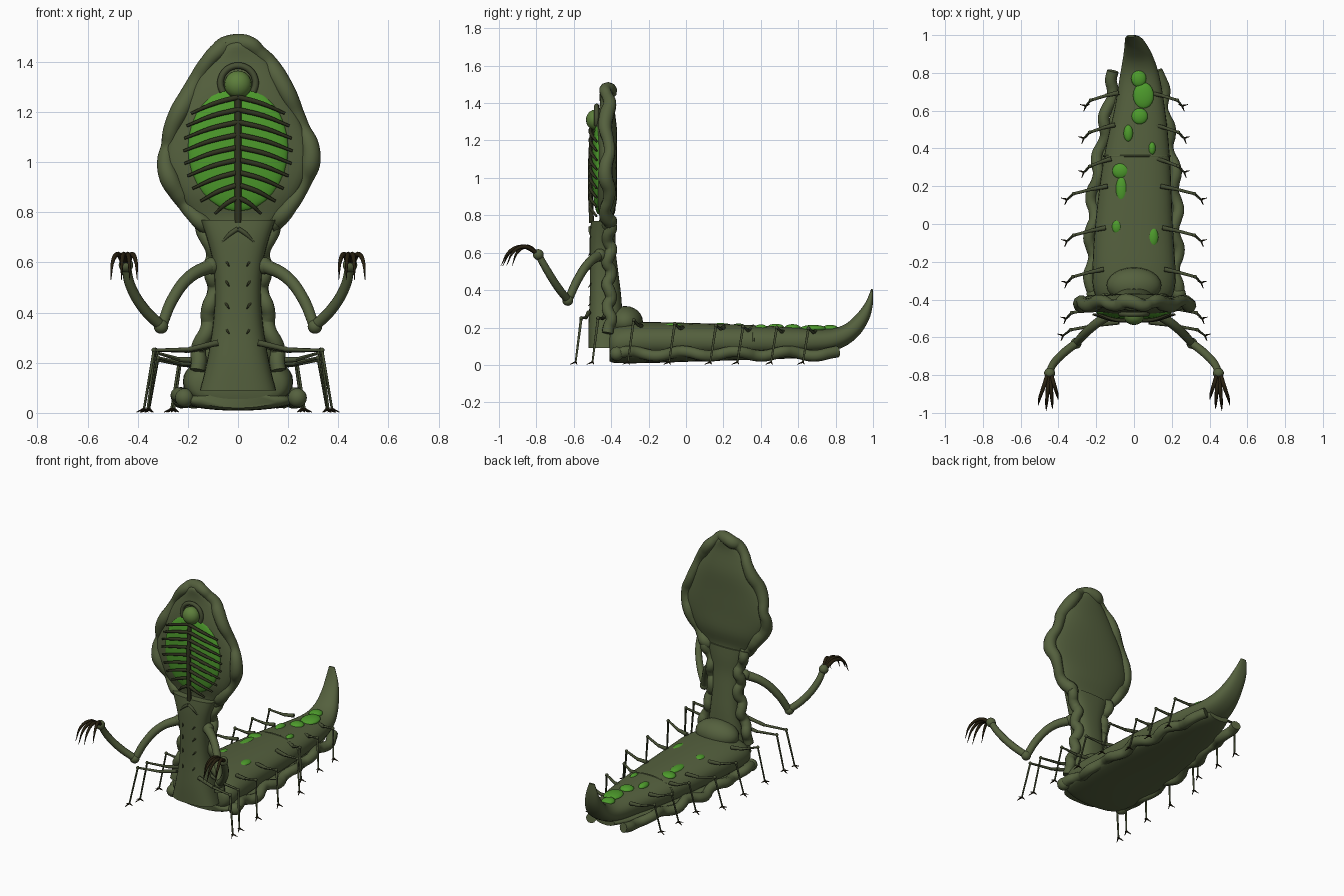
import bpy, bmesh, math
from mathutils import Vector

if "Cube" in bpy.data.objects:
    bpy.data.objects.remove(bpy.data.objects["Cube"])


def mat(name, col):
    m = bpy.data.materials.new(name)
    m.diffuse_color = (*col, 1)
    m.use_nodes = True
    m.node_tree.nodes["Principled BSDF"].inputs["Base Color"].default_value = m.diffuse_color
    return m


SKIN = mat("olive_skin", (0.090, 0.118, 0.048))
LIMB = mat("dark_olive", (0.062, 0.078, 0.034))
GLOW = mat("bright_green", (0.075, 0.33, 0.025))
HEAD = mat("moss_green", (0.11, 0.21, 0.045))
RIB = mat("rib_dark", (0.030, 0.034, 0.014))
CLAW = mat("claw_brown", (0.020, 0.014, 0.005))


def finish(ob, m, angle=50):
    ob.data.materials.clear()
    ob.data.materials.append(m)
    bpy.ops.object.select_all(action='DESELECT')
    ob.select_set(True)
    bpy.context.view_layer.objects.active = ob
    bpy.ops.object.shade_smooth_by_angle(angle=math.radians(angle))
    return ob


def catmull(rows, sub=4):
    """Smoothly interpolate rows of numbers."""
    out = []
    for i in range(len(rows) - 1):
        a, b, c, d = (rows[max(0, min(len(rows) - 1, i + k))] for k in (-1, 0, 1, 2))
        for s in range(sub):
            t = s / sub
            out.append([0.5 * (2 * q + (r - p) * t + (2 * p - 5 * q + 4 * r - w) * t * t
                               + (3 * q - p - 3 * r + w) * t ** 3)
                        for p, q, r, w in zip(a, b, c, d)])
    return out + [list(rows[-1])]


def loft(name, rows, m, power=2.0, seg=32):
    """Rows: centre x, y, z, half width, half depth, tilt (0 = ring faces y, 90 = faces z)."""
    bm = bmesh.new()
    rings = []
    for x, y, z, hw, hd, tilt in catmull(rows):
        t = math.radians(tilt)
        ring = []
        for k in range(seg):
            a = 2 * math.pi * k / seg
            c, s = math.cos(a), math.sin(a)
            u = math.copysign(abs(c) ** (2 / power), c) * max(hw, 0.001)
            v = math.copysign(abs(s) ** (2 / power), s) * max(hd, 0.001)
            ring.append(bm.verts.new((x + u, y - v * math.sin(t), z + v * math.cos(t))))
        rings.append(ring)
    for r0, r1 in zip(rings, rings[1:]):
        for k in range(seg):
            j = (k + 1) % seg
            bm.faces.new((r0[k], r0[j], r1[j], r1[k]))
    bm.faces.new(rings[0])
    bm.faces.new(rings[-1])
    bmesh.ops.recalc_face_normals(bm, faces=bm.faces)
    me = bpy.data.meshes.new(name)
    bm.to_mesh(me)
    bm.free()
    ob = bpy.data.objects.new(name, me)
    bpy.context.collection.objects.link(ob)
    return finish(ob, m)


def tube(name, pts, r, m, radii=None, smooth=True, res=2, closed=False):
    cu = bpy.data.curves.new(name, 'CURVE')
    cu.dimensions = '3D'
    cu.bevel_depth, cu.bevel_resolution, cu.use_fill_caps = r, res, True
    cu.resolution_u = 5
    sp = cu.splines.new('BEZIER')
    sp.bezier_points.add(len(pts) - 1)
    for i, (p, q) in enumerate(zip(sp.bezier_points, pts)):
        p.co = q
        p.handle_left_type = p.handle_right_type = 'AUTO' if smooth else 'VECTOR'
        p.radius = radii[i] if radii else 1
    sp.use_cyclic_u = closed
    ob = bpy.data.objects.new(name, cu)
    bpy.context.collection.objects.link(ob)
    bpy.ops.object.select_all(action='DESELECT')
    ob.select_set(True)
    bpy.context.view_layer.objects.active = ob
    bpy.ops.object.convert(target='MESH')
    return finish(bpy.context.object, m)


def ball(name, loc, size, m, seg=20):
    bpy.ops.mesh.primitive_uv_sphere_add(segments=seg, ring_count=seg // 2, location=loc)
    ob = bpy.context.object
    ob.name = name
    ob.scale = size
    return finish(ob, m)


# Slug body with upturned tail
loft("body", [(0, -0.41, 0.11, 0.15, 0.055, 0), (0, -0.385, 0.115, 0.2, 0.09, 0),
              (0, -0.28, 0.125, 0.22, 0.103, 0), (0, 0, 0.127, 0.205, 0.098, 0),
              (0.015, 0.35, 0.125, 0.175, 0.088, 0), (0.03, 0.6, 0.125, 0.135, 0.075, 3),
              (0.03, 0.78, 0.135, 0.105, 0.06, 15), (0.022, 0.88, 0.18, 0.08, 0.048, 38),
              (0.008, 0.945, 0.255, 0.058, 0.036, 58), (-0.005, 0.98, 0.33, 0.042, 0.02, 70),
              (-0.015, 0.995, 0.405, 0.02, 0.005, 78)], SKIN, 2.3)

# Flat creeping foot under the body
loft("foot_sole", [(0, -0.41, 0.05, 0.15, 0.03, 0), (0, -0.37, 0.05, 0.21, 0.04, 0),
                   (0, -0.2, 0.05, 0.235, 0.04, 0), (0, 0.1, 0.055, 0.22, 0.035, 0),
                   (0.01, 0.45, 0.06, 0.165, 0.03, 0), (0.02, 0.7, 0.07, 0.11, 0.028, 0),
                   (0.02, 0.81, 0.08, 0.07, 0.025, 0)], SKIN)

# Wavy skirt along each side of the foot
for s, side in ((1, "right"), (-1, "left")):
    pts = []
    for i in range(25):
        y = -0.37 + 1.18 * i / 24
        w = 0.225 - 0.03 * max(0, y + 0.1) - 0.13 * max(0, y - 0.2)
        pts.append((s * (w + 0.014 * math.sin(i * 1.45 + s)) + 0.02 * max(0, y),
                    y, 0.06 + 0.012 * math.sin(i * 1.1)))
    tube("skirt_" + side, pts, 0.031, SKIN, res=3)
    ball("skirt_end_" + side, pts[0], (0.038,) * 3, SKIN)

# Seam where the tail plates overlap
tube("back_seam", [(0.015 + 0.176 * math.cos(a), 0.36, 0.125 + 0.087 * math.sin(a))
                   for a in [math.pi * k / 10 for k in range(11)]], 0.005, SKIN)

# Glowing blisters: x, y, half width, half length
for i, (x, y, a, b) in enumerate([(0.025, 0.77, .04, .045), (0.05, 0.68, .055, .07),
                                  (0.03, 0.57, .043, .043), (-0.03, 0.48, .025, .045),
                                  (0.095, 0.4, .02, .035), (-0.07, 0.28, .045, .042),
                                  (-0.065, 0.185, .032, .07), (-0.09, -0.015, .028, .04),
                                  (0.1, -0.07, .03, .055)]):
    ball(f"blister_{i}", (x, y, 0.213 - 0.022 * max(0, y) - abs(x) * 0.08), (a, b, 0.02), GLOW)

# Upright torso and the hump behind it
loft("torso", [(0, -0.43, 0.09, 0.152, 0.092, 90), (0, -0.43, 0.2, 0.125, 0.092, 90),
               (0, -0.43, 0.35, 0.1, 0.085, 90), (0, -0.437, 0.48, 0.092, 0.077, 90),
               (0, -0.445, 0.6, 0.1, 0.07, 90), (0, -0.446, 0.7, 0.125, 0.068, 90),
               (0, -0.445, 0.77, 0.15, 0.062, 90)], SKIN, 2.6)
ball("hump", (0, -0.325, 0.23), (0.145, 0.095, 0.085), SKIN, 24)

# Wavy folds down the torso sides
for s, side in ((1, "right"), (-1, "left")):
    pts = []
    for i in range(17):
        z = 0.77 - 0.6 * i / 16
        x = 0.1 + 0.45 * max(0, z - 0.62) * 0.6 + 0.25 * max(0, 0.45 - z)
        pts.append((s * (x + 0.009 * math.sin(i * 1.5)), -0.41 + 0.012 * math.sin(i * 1.9), z))
    tube("torso_fold_" + side, pts, 0.031, SKIN, res=3)
    for i, z in enumerate((0.34, 0.44, 0.53, 0.61)):
        tube(f"torso_barb_{side}_{i}", [(s * 0.05, -0.5, z), (s * 0.035, -0.522, z - 0.025)],
             0.007, RIB, [1, 0.3])
    tube("neck_crease_" + side, [(0, -0.513, 0.735), (s * 0.03, -0.512, 0.715),
                                 (s * 0.065, -0.506, 0.68)], 0.009, LIMB, [1, 1, 0.4])

# Hood: leaf-shaped plate with a rippled rim
outline = [(0.12, 0.745), (0.175, 0.79), (0.24, 0.88), (0.288, 1.0), (0.262, 1.13),
           (0.195, 1.27), (0.12, 1.4), (0.05, 1.465)]
loft("hood", [(0, -0.425, z, x, 0.055 if 0.8 < z < 1.35 else 0.035, 90) for x, z in outline]
     + [(0, -0.425, 1.48, 0.01, 0.02, 90)], SKIN, 2.2)
half = catmull(outline, 2)
loop = half + [[0, 1.475]] + [[-x, z] for x, z in reversed(half)]
tube("hood_rim", [(x * (1 + 0.018 * math.sin(i * 2.1)), -0.42 + 0.013 * math.sin(i * 1.7),
                   z + 0.004 * math.sin(i * 1.9)) for i, (x, z) in enumerate(loop)],
     0.035, SKIN, [1 + 0.15 * math.sin(i * 1.3) for i in range(len(loop))], res=3)

# Glowing belly with spine and drooping ribs
ball("belly", (0, -0.467, 1.055), (0.2, 0.037, 0.25), GLOW, 32)
tube("spine", [(0, -0.505, 0.76), (0, -0.512, 1.0), (0, -0.502, 1.27)], 0.013, RIB)
for i in range(9):
    z = 0.86 + 0.05 * i
    ze = z - 0.065
    w = 0.205 * math.sqrt(max(0.15, 1 - ((ze - 1.05) / 0.275) ** 2)) + 0.012
    for s, side in ((1, "right"), (-1, "left")):
        tube(f"rib_{side}_{i}", [(0, -0.51, z), (s * w * 0.5, -0.508, z - 0.025),
                                 (s * w, -0.478, ze)], 0.0095, RIB, [1.1, 1, 0.6])

# Small head under a dark cowl
ball("head", (0, -0.485, 1.31), (0.055, 0.05, 0.055), HEAD)
tube("head_cowl", [(0.07 * math.cos(a), -0.478, 1.315 + 0.07 * math.sin(a))
                   for a in [math.radians(-30 + 24 * k) for k in range(11)]], 0.013, LIMB)

# Arms with long hooked claws
for s, side in ((1, "right"), (-1, "left")):
    tube("upper_arm_" + side, [(s * 0.1, -0.46, 0.59), (s * 0.19, -0.52, 0.545),
                               (s * 0.26, -0.58, 0.455), (s * 0.305, -0.63, 0.345)],
         0.026, SKIN, [1.1, 0.95, 0.9, 0.85], res=3)
    tube("forearm_" + side, [(s * 0.305, -0.63, 0.345), (s * 0.375, -0.685, 0.415),
                             (s * 0.43, -0.745, 0.51), (s * 0.447, -0.79, 0.59)],
         0.022, SKIN, [1, 1, 0.95, 0.85], res=3)
    for part, loc, r in (("shoulder", (0.105, -0.46, 0.587), 0.034),
                         ("elbow", (0.307, -0.632, 0.345), 0.029),
                         ("wrist", (0.447, -0.79, 0.59), 0.029)):
        ball(f"{part}_{side}", (s * loc[0], *loc[1:]), (r,) * 3, SKIN)
    for i, (dx, ln) in enumerate(((-0.045, 0.14), (-0.015, 0.19), (0.018, 0.2), (0.06, 0.17))):
        tube(f"claw_{side}_{i}", [(s * (0.447 + dx * 0.2), -0.8, 0.6),
                                  (s * (0.447 + dx * 0.5), -0.79 - ln * 0.4, 0.632),
                                  (s * (0.447 + dx * 0.85), -0.79 - ln * 0.75, 0.61),
                                  (s * (0.447 + dx), -0.79 - ln, 0.53)],
             0.011, CLAW, [1, 1, 0.75, 0.1])

# Spindly walking legs: foot y, root x, knee x, foot x, root z, knee z
for i, (y, rx, kx, fx, rz, kz) in enumerate([(-0.59, .08, .335, .375, .28, .25),
                                             (-0.5, .1, .33, .36, .27, .25),
                                             (-0.31, .16, .325, .355, .21, .24),
                                             (-0.09, .15, .32, .355, .2, .22),
                                             (0.13, .14, .32, .355, .2, .21),
                                             (0.275, .12, .235, .265, .19, .205),
                                             (0.455, .1, .235, .265, .18, .2),
                                             (0.625, .08, .23, .255, .18, .195)]):
    for s, side in ((1, "right"), (-1, "left")):
        mid = Vector((s * (rx + (kx - rx) * 0.45), y + 0.055, (rz + kz) / 2 - 0.012))
        knee = Vector((s * kx, y + 0.03, kz))
        foot = Vector((s * fx, y, 0.016))
        tube(f"thigh_{side}_{i}", [(s * rx, y + 0.07, rz), mid], 0.0125, LIMB, [1, 0.8])
        tube(f"shin_{side}_{i}", [mid, knee, foot], 0.0085, LIMB, [1, 0.9, 0.6], smooth=False)
        ball(f"knee_{side}_{i}", knee, (0.0105,) * 3, LIMB, 10)
        for j, (dx, dy) in enumerate(((0.03, 0.008), (0.012, -0.03), (-0.018, 0.008))):
            tube(f"toe_{side}_{i}_{j}", [foot, foot + Vector((s * dx, dy, -0.013))],
                 0.0055, CLAW, [1, 0.3], res=1)
